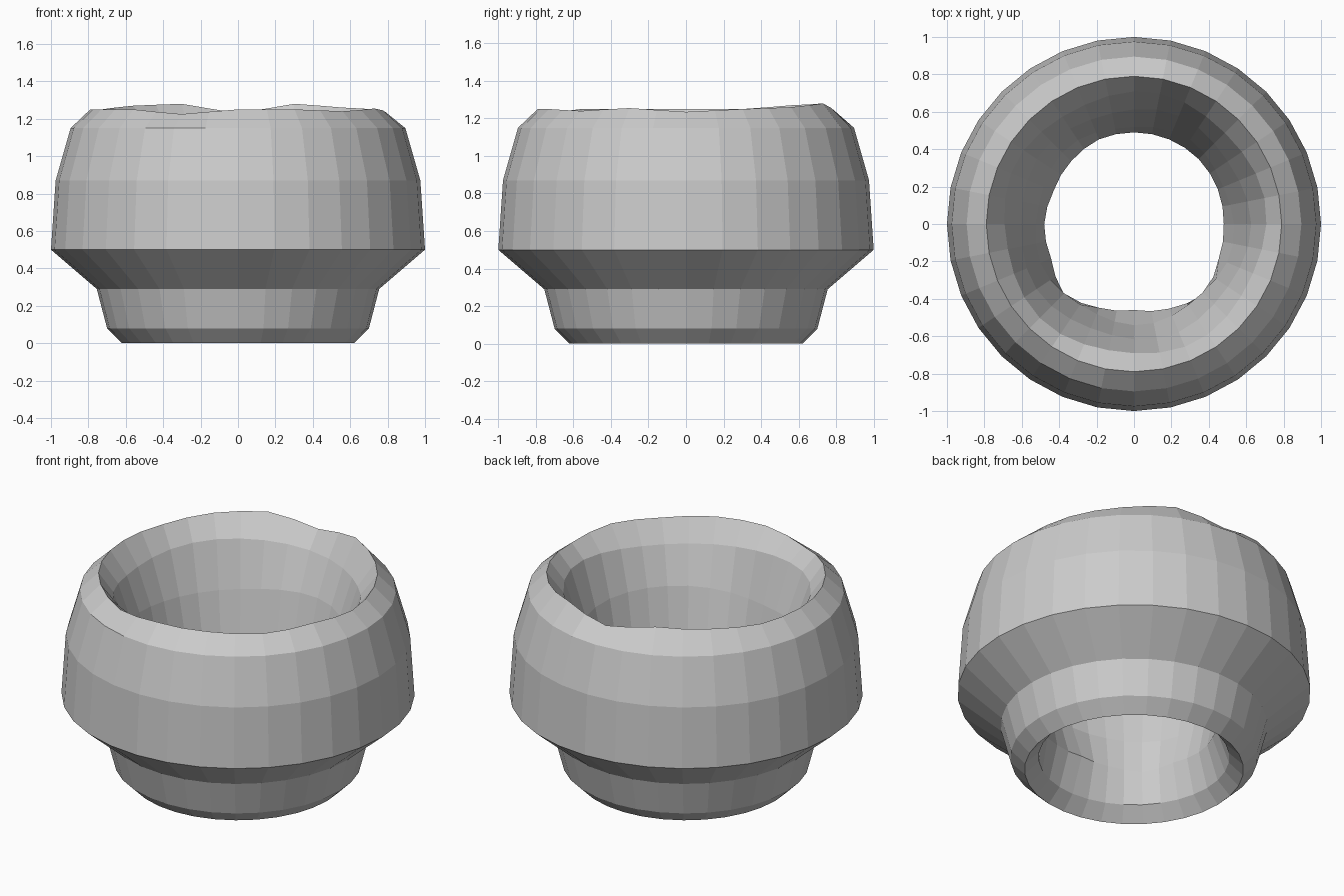
import bpy, bmesh, math

if "Cube" in bpy.data.objects:
    bpy.data.objects.remove(bpy.data.objects["Cube"])

SEGS = 32
# Closed cross-section (radius, height): outside going up, then inside going down
profile = [(0.62, 0.0), (0.70, 0.08), (0.755, 0.29), (1.0, 0.50), (0.975, 0.87),
           (0.895, 1.15), (0.79, 1.25), (0.70, 1.13), (0.615, 0.88),
           (0.53, 0.50), (0.485, 0.29), (0.54, 0.08)]
RIM, THROAT = 6, 10

# Uneven rim height and throat radius, sampled every 22.5 degrees from +x
rim_z = [1.235, 1.25, 1.26, 1.28, 1.23, 1.28, 1.27, 1.25,
         1.25, 1.25, 1.25, 1.225, 1.25, 1.25, 1.24, 1.255]
throat_r = [0.48, 0.485, 0.49, 0.49, 0.49, 0.49, 0.475, 0.465,
            0.48, 0.48, 0.53, 0.485, 0.46, 0.49, 0.53, 0.49]


def sample(values, i):
    t = i * len(values) / SEGS
    a = int(t)
    f = t - a
    return values[a % len(values)] * (1 - f) + values[(a + 1) % len(values)] * f


# Hollow vessel
bm = bmesh.new()
rings = []
for i in range(SEGS):
    ang = 2 * math.pi * i / SEGS
    ring = []
    for k, (r, z) in enumerate(profile):
        if k == RIM:
            z = sample(rim_z, i)
        elif k == THROAT:
            r = sample(throat_r, i)
        elif k in (7, 8, 9):
            # worn inner wall
            r += 0.012 * math.sin(5 * ang + k)
            z += 0.02 * math.sin(3 * ang + 2 * k)
        ring.append(bm.verts.new((r * math.cos(ang), r * math.sin(ang), z)))
    rings.append(ring)

n = len(profile)
for i in range(SEGS):
    a, b = rings[i], rings[(i + 1) % SEGS]
    for k in range(n):
        m = (k + 1) % n
        bm.faces.new((a[k], b[k], b[m], a[m]))
bmesh.ops.recalc_face_normals(bm, faces=bm.faces)

mesh = bpy.data.meshes.new("worn_ring_vessel")
bm.to_mesh(mesh)
bm.free()
obj = bpy.data.objects.new("worn_ring_vessel", mesh)
bpy.context.collection.objects.link(obj)
